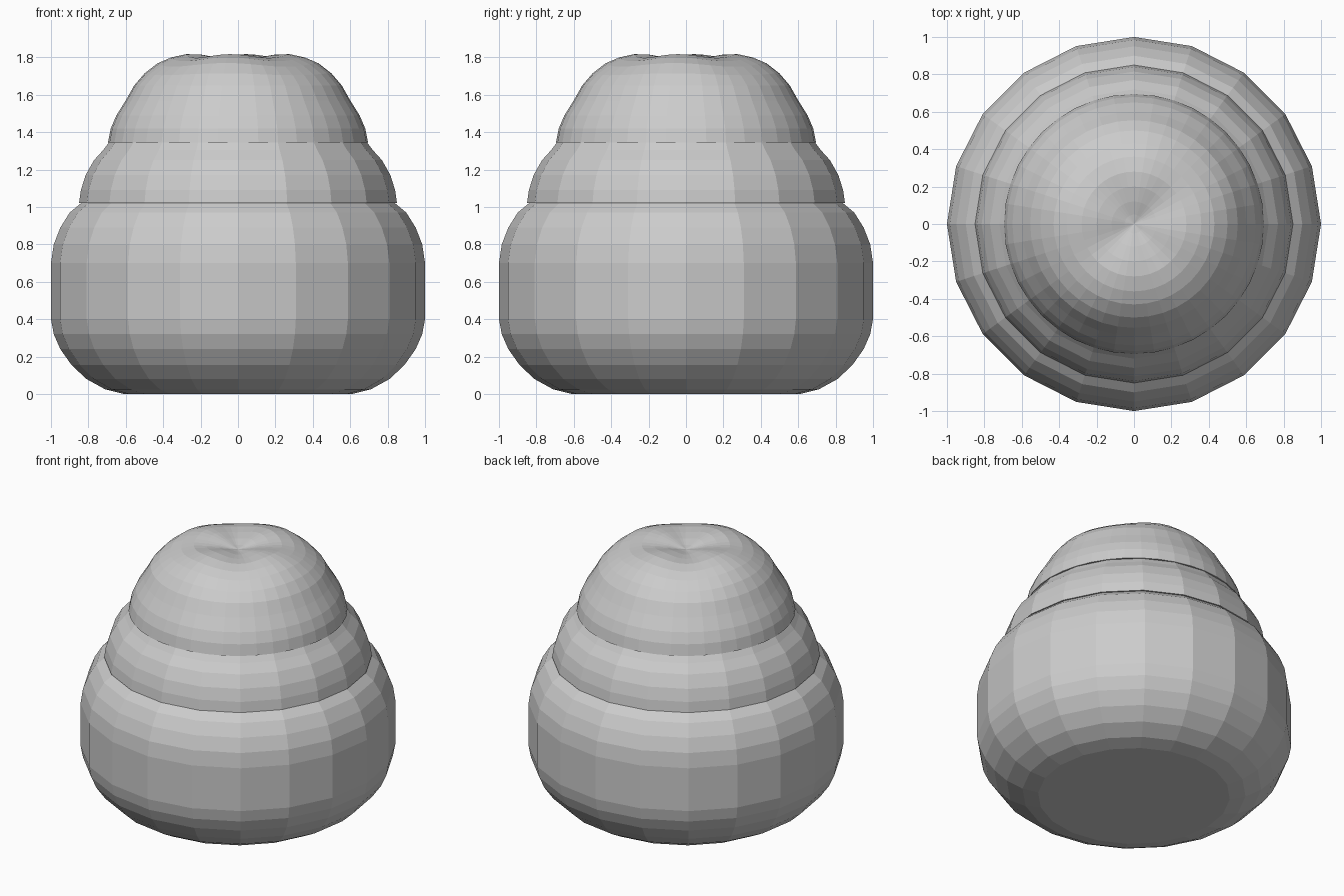
import bpy, bmesh
from math import pi, cos, sin

if "Cube" in bpy.data.objects:
    bpy.data.objects.remove(bpy.data.objects["Cube"])


def lathe(name, profile, sides, lobes=0.0):
    """Spin an (r, z) profile around z; lobes adds soft bumps near the crown."""
    bm = bmesh.new()
    rings = []
    for r, z in profile:
        if r == 0:
            rings.append([bm.verts.new((0, 0, z))])
            continue
        ring = []
        for i in range(sides):
            a = 2 * pi * i / sides
            dz = lobes * (cos(4 * a + 0.6) - 1) * max(0, min(1, (z - 1.65) / 0.12))
            dz *= min(1, r / 0.2)
            ring.append(bm.verts.new((r * cos(a), r * sin(a), z + dz)))
        rings.append(ring)
    for lo, hi in zip(rings, rings[1:]):
        for i in range(sides):
            j = (i + 1) % sides
            if len(lo) == 1:
                bm.faces.new((lo[0], hi[j], hi[i]))
            elif len(hi) == 1:
                bm.faces.new((lo[i], lo[j], hi[0]))
            else:
                bm.faces.new((lo[i], lo[j], hi[j], hi[i]))
    mesh = bpy.data.meshes.new(name)
    bm.to_mesh(mesh)
    bm.free()
    obj = bpy.data.objects.new(name, mesh)
    bpy.context.collection.objects.link(obj)
    return obj


# Wide rounded base with flat underside
lathe("bottom_tier", [
    (0, 0), (0.61, 0), (0.71, 0.025), (0.81, 0.08), (0.89, 0.155),
    (0.95, 0.24), (0.985, 0.32), (1.0, 0.40), (1.0, 0.70), (0.985, 0.80),
    (0.95, 0.89), (0.90, 0.97), (0.84, 1.02)], 20)

# Middle tier resting on the base
lathe("middle_tier", [
    (0.83, 1.02), (0.85, 1.02), (0.84, 1.09), (0.815, 1.17),
    (0.77, 1.25), (0.72, 1.305), (0.69, 1.345)], 20)

# Domed crown with a dimple in the middle
lathe("top_tier", [
    (0.68, 1.345), (0.695, 1.345), (0.68, 1.42), (0.65, 1.49), (0.60, 1.57),
    (0.555, 1.65), (0.50, 1.715), (0.43, 1.77), (0.36, 1.80), (0.28, 1.817),
    (0.20, 1.815), (0.12, 1.80), (0.05, 1.78), (0, 1.77)], 40, lobes=0.01)
